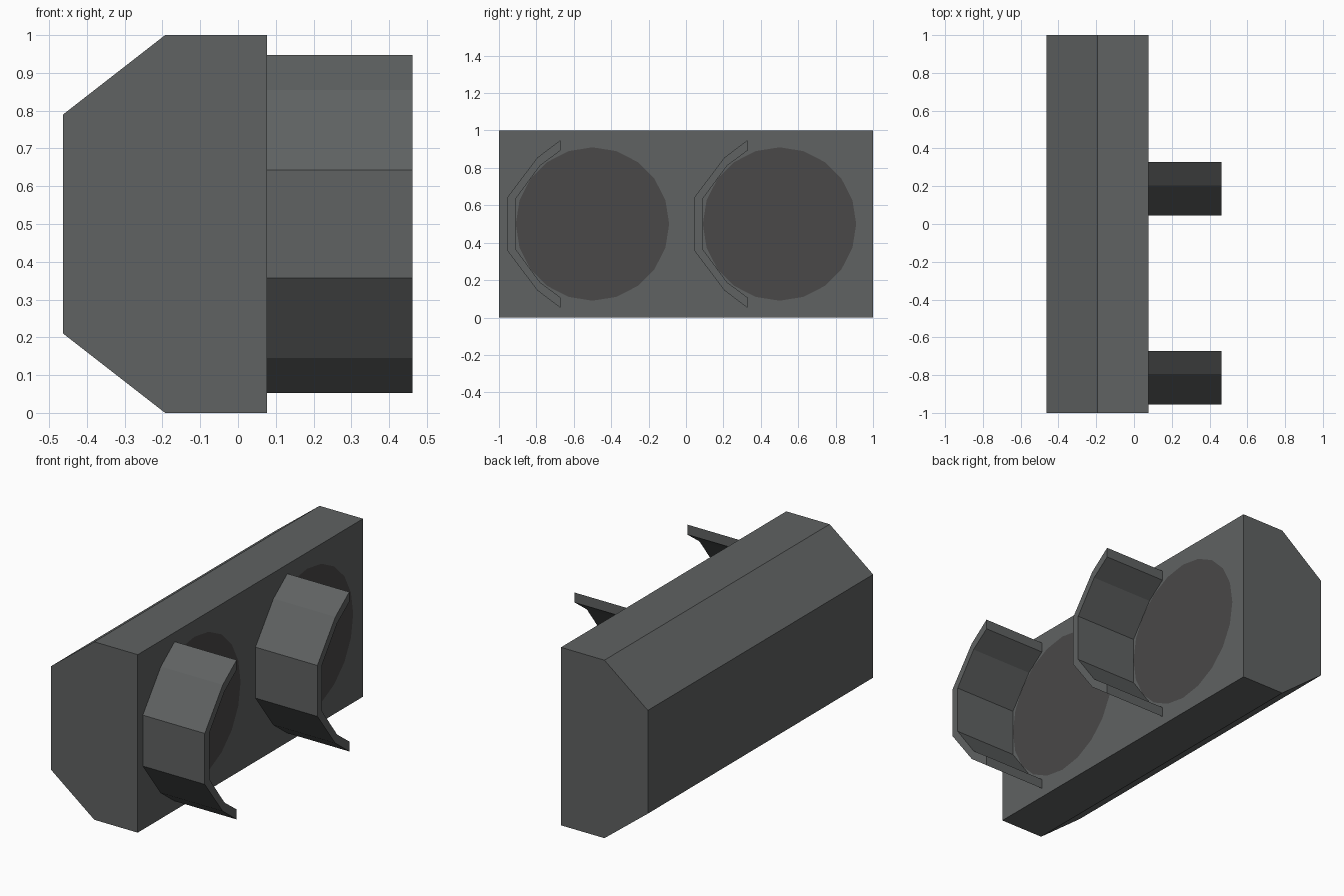
import bpy
import math

if "Cube" in bpy.data.objects:
    bpy.data.objects.remove(bpy.data.objects["Cube"])


def material(name, color):
    mat = bpy.data.materials.new(name)
    mat.diffuse_color = (*color, 1)
    mat.use_nodes = True
    mat.node_tree.nodes["Principled BSDF"].inputs["Base Color"].default_value = mat.diffuse_color
    return mat


def make_object(name, verts, faces, mat):
    mesh = bpy.data.meshes.new(name)
    mesh.from_pydata(verts, [], faces)
    mesh.materials.append(mat)
    obj = bpy.data.objects.new(name, mesh)
    bpy.context.collection.objects.link(obj)
    return obj


def prism(name, start, end, mat):
    """Join two matching outlines into a closed prism."""
    n = len(start)
    sides = [(i, (i + 1) % n, n + (i + 1) % n, n + i) for i in range(n)]
    caps = [tuple(reversed(range(n))), tuple(range(n, 2 * n))]
    return make_object(name, start + end, sides + caps, mat)


housing_mat = material("housing_grey", (0.115, 0.122, 0.122))
lens_mat = material("lens_grey", (0.068, 0.065, 0.065))
FACE_X, VISOR_X = 0.077, 0.462

# Housing: bevelled-back profile extruded along y
profile = [(FACE_X, 0), (FACE_X, 1), (-0.193, 1),
           (-0.463, 0.79), (-0.463, 0.21), (-0.193, 0)]
prism("housing", [(x, 1, z) for x, z in profile],
      [(x, -1, z) for x, z in profile], housing_mat)

# Visor outline (upper half, relative to the lens centre), mirrored downwards
outer = [(-0.172, 0.448), (-0.295, 0.355), (-0.455, 0.143)]
inner = [(-0.412, 0.133), (-0.28, 0.312), (-0.172, 0.392)]
lower = [(y, -z) for y, z in outer[::-1]]
lower_inner = [(y, -z) for y, z in inner[::-1]]
outline = outer + lower + lower_inner + inner

for label, cy in (("left", -0.5), ("right", 0.5)):
    # Lens: flat disc just proud of the housing face
    ring = [(FACE_X + 0.002, cy + 0.41 * math.cos(a), 0.5 + 0.41 * math.sin(a))
            for a in (math.tau * i / 20 for i in range(20))]
    make_object(f"lens_{label}", ring, [tuple(range(20))], lens_mat)

    # Visor: curved hood on the -y side of the lens
    prism(f"visor_{label}", [(FACE_X, cy + y, 0.5 + z) for y, z in outline],
          [(VISOR_X, cy + y, 0.5 + z) for y, z in outline], housing_mat)

# Consistent outward normals on the closed parts
import bmesh
for obj in bpy.context.collection.objects:
    if not obj.name.startswith("lens"):
        bm = bmesh.new()
        bm.from_mesh(obj.data)
        bmesh.ops.recalc_face_normals(bm, faces=bm.faces)
        bm.to_mesh(obj.data)
        bm.free()
